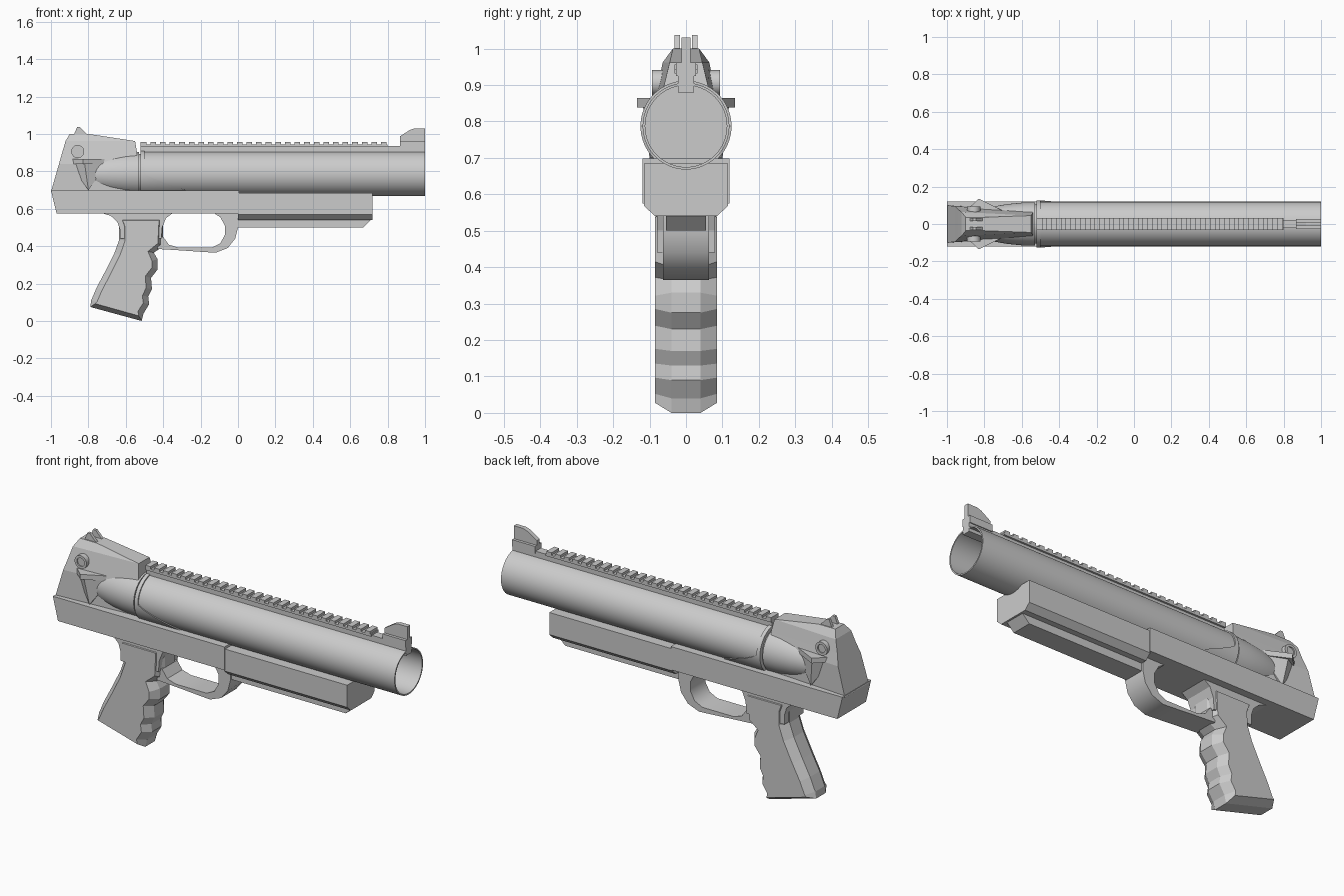
import bpy, bmesh, math
from mathutils import Vector

cube = bpy.data.objects.get("Cube")
if cube:
    bpy.data.objects.remove(cube, do_unlink=True)

GREY = (0.6, 0.6, 0.6, 1)
mat = bpy.data.materials.new("light_grey")
mat.use_nodes = True
mat.diffuse_color = GREY
mat.node_tree.nodes["Principled BSDF"].inputs["Base Color"].default_value = GREY

AXIS_Z = 0.787  # height of the barrel axis


def finish(name, bm, smooth=False):
    bmesh.ops.recalc_face_normals(bm, faces=bm.faces)
    mesh = bpy.data.meshes.new(name)
    bm.to_mesh(mesh)
    bm.free()
    mesh.materials.append(mat)
    ob = bpy.data.objects.new(name, mesh)
    bpy.context.collection.objects.link(ob)
    if smooth:
        bpy.ops.object.select_all(action='DESELECT')
        ob.select_set(True)
        bpy.context.view_layer.objects.active = ob
        bpy.ops.object.shade_smooth_by_angle(angle=math.radians(35))
    return ob


def skin(bm, rings, caps=True):
    """Join closed rings of points with quads."""
    loops = [[bm.verts.new(p) for p in ring] for ring in rings]
    n = len(loops[0])
    for a, b in zip(loops, loops[1:]):
        for i in range(n):
            j = (i + 1) % n
            bm.faces.new((a[i], a[j], b[j], b[i]))
    if caps:
        return [bm.faces.new(loops[0]), bm.faces.new(loops[-1])]


def prism(bm, profile, y0, y1):
    """Extrude an x-z profile from y0 to y1."""
    return skin(bm, [[(x, y, z) for x, z in profile] for y in (y0, y1)])


def box(bm, x0, x1, w, z0, z1):
    prism(bm, [(x0, z0), (x1, z0), (x1, z1), (x0, z1)], -w, w)


def circle(x, r, n=64):
    angles = [2 * math.pi * i / n for i in range(n)]
    return [(x, r * math.cos(a), AXIS_Z + r * math.sin(a)) for a in angles]


def hull(bm, points):
    verts = [bm.verts.new(p) for p in points]
    bmesh.ops.convex_hull(bm, input=verts)


# Hollow barrel
bm = bmesh.new()
skin(bm, [circle(x, r) for x, r in
          ((-0.55, 0.105), (-0.51, 0.105), (-0.51, 0.119), (1.0, 0.119),
           (1.0, 0.112), (-0.45, 0.112))])
finish("barrel", bm, True)

# Collar whose lower edge sweeps forward along the frame
bm = bmesh.new()


def sweep(p):
    t = min(max((0.79 - p[2]) / 0.09, 0), 1)
    return (-0.5 + 0.22 * t ** 1.3, p[1], p[2])


outer, inner = circle(0, 0.125), circle(0, 0.117)
skin(bm, [circle(-0.52, 0.1), circle(-0.52, 0.125),
          [sweep(p) for p in outer], [sweep(p) for p in inner]], False)
finish("barrel_collar", bm, True)

# Rounded chamber behind the collar
bm = bmesh.new()
skin(bm, [circle(x, r) for x, r in
          ((-0.84, 0.07), (-0.76, 0.092), (-0.68, 0.106), (-0.6, 0.114), (-0.53, 0.116))])
finish("chamber", bm, True)

# Toothed top rail
bm = bmesh.new()
box(bm, -0.52, 0.8, 0.032, 0.932, 0.944)
box(bm, -0.52, 1.0, 0.022, 0.88, 0.935)
for i in range(26):
    x = -0.52 + i * 0.0514
    box(bm, x, x + 0.03, 0.032, 0.94, 0.957)
finish("top_rail", bm)

# Front sight with bead
bm = bmesh.new()
box(bm, 0.865, 1.0, 0.027, 0.925, 0.962)
prism(bm, [(0.865, 0.96), (0.865, 0.987), (0.92, 1.022), (0.945, 1.03),
           (1.0, 1.03), (1.0, 0.96)], -0.012, 0.012)
finish("front_sight", bm)

# Rear housing: height, rear x, front x, rear half width, front half width
bm = bmesh.new()
layers = ((0.69, -1.0, -0.53, 0.1, 0.07), (0.84, -0.957, -0.54, 0.095, 0.07),
          (0.9, -0.94, -0.54, 0.077, 0.06), (0.962, -0.922, -0.55, 0.064, 0.045),
          (1.0, -0.9, -0.8, 0.036, 0.036))
skin(bm, [[(r, -a, z), (f, -b, z), (f, b, z), (r, a, z)] for z, r, f, a, b in layers])
finish("rear_housing", bm)

# Pointed side flares and round pivots
for side, s in (("left", 1), ("right", -1)):
    bm = bmesh.new()
    hull(bm, [(x, s * y, z) for x, y, z in
              ((-0.9, 0.07, 0.865), (-0.7, 0.07, 0.865), (-0.83, 0.135, 0.865),
               (-0.83, 0.135, 0.838), (-0.9, 0.07, 0.838), (-0.7, 0.07, 0.838))])
    hull(bm, [(x, s * y, z) for x, y, z in
              ((-0.9, 0.07, 0.84), (-0.7, 0.07, 0.84), (-0.82, 0.118, 0.84),
               (-0.8, 0.1, 0.7), (-0.8, 0.05, 0.7))])
    finish(side + "_flare", bm)
    bm = bmesh.new()
    ring = [2 * math.pi * i / 24 for i in range(24)]
    skin(bm, [[(-0.857 + r * math.cos(a), s * y, 0.906 + r * math.sin(a)) for a in ring]
              for r, y in ((0.035, 0.04), (0.035, 0.093), (0.022, 0.093), (0.022, 0.086))])
    finish(side + "_pivot", bm, True)

# Rear sight prongs
bm = bmesh.new()
for s in (-1, 1):
    prism(bm, [(-0.88, 0.99), (-0.86, 1.037), (-0.845, 1.037), (-0.8, 0.99)],
          s * 0.016, s * 0.031)
finish("rear_sight", bm)

# Frame
bm = bmesh.new()
prism(bm, [(-1.0, 0.698), (-0.97, 0.575), (0.005, 0.575), (0.005, 0.698)], -0.12, 0.12)
finish("frame", bm)

# Fore-end with chamfered underside
bm = bmesh.new()
half = [(0.115, 0.685), (0.115, 0.568), (0.085, 0.54)]
section = half + [(-y, z) for y, z in reversed(half)]
skin(bm, [[(x, y, z) for y, z in section] for x in (0, 0.72)])
finish("fore_end", bm)
bm = bmesh.new()
prism(bm, [(0, 0.56), (0, 0.5), (0.67, 0.5), (0.715, 0.545), (0.715, 0.56)], -0.055, 0.055)
finish("lower_rail", bm)

# Grip with finger grooves and broad chamfers
bm = bmesh.new()
outline = [(-0.64, 0.56), (-0.635, 0.5), (-0.635, 0.435), (-0.66, 0.365), (-0.71, 0.265),
           (-0.755, 0.18), (-0.785, 0.11), (-0.79, 0.075), (-0.515, 0), (-0.505, 0.04),
           (-0.475, 0.09), (-0.48, 0.13), (-0.46, 0.17), (-0.465, 0.23), (-0.43, 0.275),
           (-0.43, 0.33), (-0.45, 0.365), (-0.4, 0.4), (-0.4, 0.56)]
faces = prism(bm, outline, -0.04, 0.04)
bmesh.ops.recalc_face_normals(bm, faces=bm.faces)
bmesh.ops.inset_individual(bm, faces=faces, thickness=0.032, depth=0.045)
finish("grip", bm)

# Flared neck joining grip and frame
bm = bmesh.new()
prism(bm, [(-0.74, 0.58), (-0.68, 0.562), (-0.645, 0.53), (-0.632, 0.49), (-0.632, 0.44),
           (-0.41, 0.44), (-0.405, 0.5), (-0.385, 0.55), (-0.345, 0.58)], -0.08, 0.08)
finish("grip_neck", bm)

# Trigger guard strip
bm = bmesh.new()
outside = [(0.0, 0.58), (0.0, 0.5), (-0.015, 0.44), (-0.055, 0.39), (-0.12, 0.365),
           (-0.2, 0.37), (-0.3, 0.377), (-0.43, 0.385)]
inside = [(-0.43, 0.45), (-0.4, 0.45), (-0.37, 0.408), (-0.32, 0.393), (-0.14, 0.393),
          (-0.095, 0.415), (-0.07, 0.46), (-0.07, 0.51), (-0.095, 0.555), (-0.135, 0.58)]
prism(bm, outside + inside, -0.063, 0.063)
finish("trigger_guard", bm, True)
